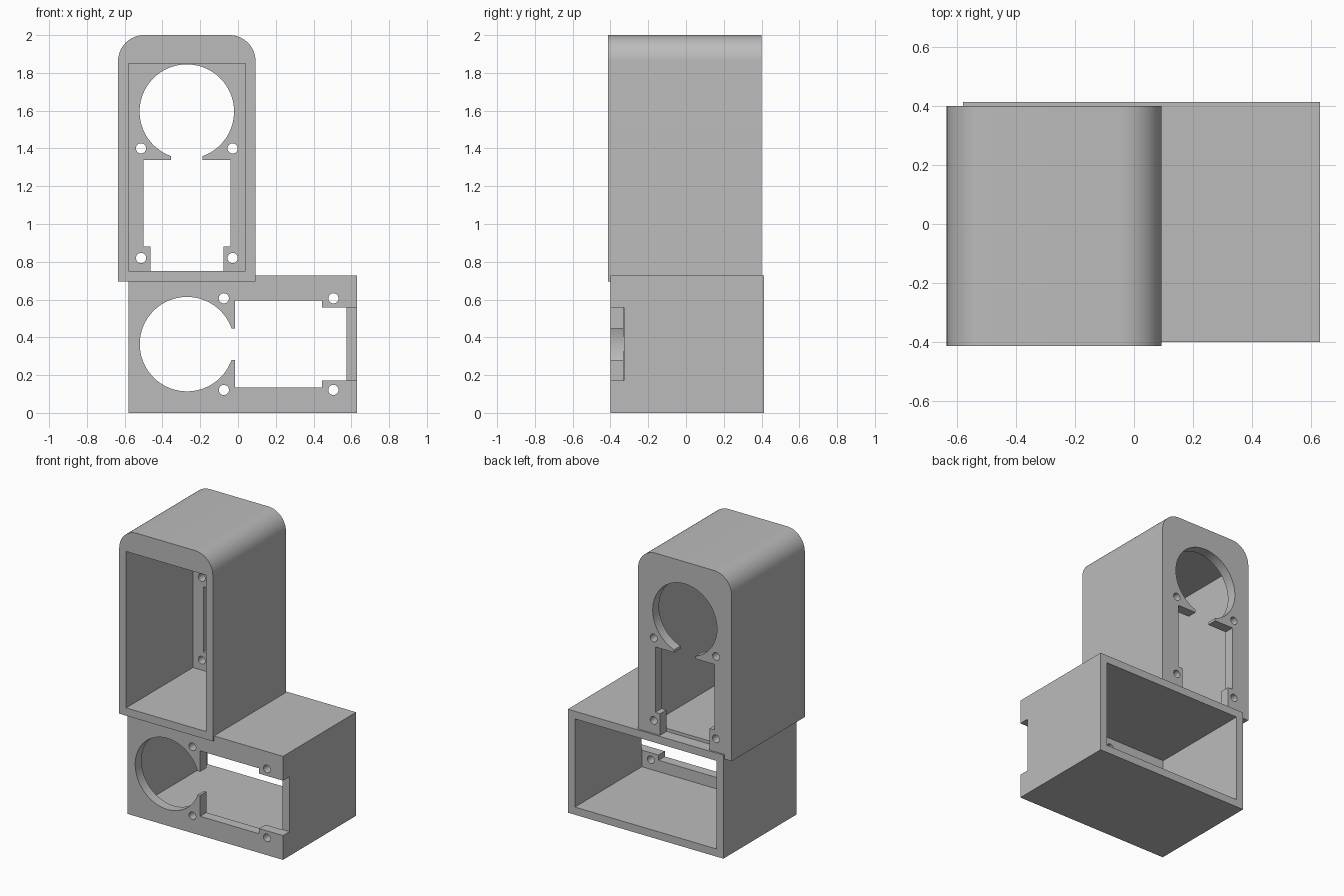
import bpy, bmesh
from math import sin, cos, pi, asin
from mathutils import Matrix, Vector

cube = bpy.data.objects.get("Cube")
if cube:
    bpy.data.objects.remove(cube, do_unlink=True)

grey = bpy.data.materials.new("plain grey")
grey.use_nodes = True
colour = (0.5, 0.5, 0.5, 1)
grey.diffuse_color = colour
grey.node_tree.nodes["Principled BSDF"].inputs["Base Color"].default_value = colour

# Shared sizes: holders are built upright, with the cavity floor at z = 0
HALF, INNER, WALL, LENGTH = 0.364, 0.31, 0.055, 1.10
OPEN_Y, PLATE_IN, PLATE_OUT = -0.413, 0.33, 0.40


def arc(cx, cz, r, start, end, n):
    return [(cx + r * cos(start + (end - start) * i / n),
             cz + r * sin(start + (end - start) * i / n)) for i in range(n + 1)]


def mirrored(half):
    """Close a right-hand outline, listed bottom to top, with its reflection."""
    return half + [(-x, z) for x, z in reversed(half)]


def prism(name, outlines, y0, y1):
    """Extrude outlines in the xz plane from y0 to y1."""
    bm = bmesh.new()
    for outline in outlines:
        face = bm.faces.new([bm.verts.new((x, y0, z)) for x, z in outline])
        new = bmesh.ops.extrude_face_region(bm, geom=[face])["geom"]
        bmesh.ops.translate(bm, vec=(0, y1 - y0, 0),
                            verts=[v for v in new if isinstance(v, bmesh.types.BMVert)])
    bmesh.ops.recalc_face_normals(bm, faces=bm.faces)
    mesh = bpy.data.meshes.new(name)
    bm.to_mesh(mesh)
    bm.free()
    mesh.materials.append(grey)
    obj = bpy.data.objects.new(name, mesh)
    bpy.context.collection.objects.link(obj)
    return obj


def cut(obj, cutter):
    cutter.hide_render = True
    bpy.context.view_layer.objects.active = obj
    mod = obj.modifiers.new("cut", "BOOLEAN")
    mod.operation, mod.solver, mod.object = "DIFFERENCE", "EXACT", cutter
    bpy.ops.object.modifier_apply(modifier=mod.name)
    bpy.data.objects.remove(cutter, do_unlink=True)


def holder(name, shell_half, placement):
    """Open box whose end plate has a round hole, a stepped slot and screw holes."""
    obj = prism(name, [mirrored(shell_half)], OPEN_Y, PLATE_OUT)
    cut(obj, prism("cavity_cutter", [mirrored([(INNER, 0), (INNER, LENGTH)])],
                   -0.6, PLATE_IN))
    # Slot with lugs, narrow neck and round hole as one keyhole outline
    neck, radius = 0.083, 0.25
    gap = asin(neck / radius)
    slot = [(0.193, -0.1), (0.193, 0.13), (0.23, 0.13), (0.23, 0.59), (neck, 0.59)]
    keyhole = mirrored(slot + arc(0, 0.845, radius, gap - pi / 2, pi / 2 - 0.03, 40))
    screws = [arc(side * 0.2425, z, 0.027, 0, 2 * pi, 24)[:-1]
              for side in (-1, 1) for z in (0.07, 0.65)]
    cut(obj, prism("plate_cutter", [keyhole] + screws, 0.327, 0.6))
    obj.data.transform(placement)
    bpy.ops.object.select_all(action="DESELECT")
    obj.select_set(True)
    bpy.context.view_layer.objects.active = obj
    bpy.ops.object.shade_smooth_by_angle(angle=pi / 6)
    return obj


# Upright holder with a rounded top, plate at the back
top, r = 1.25, 0.138
holder("upper_holder", [(HALF, -WALL)] + arc(HALF - r, top - r, r, 0, pi / 2, 16),
       Matrix.Translation((-0.271, 0, 0.75)))

# Lying holder with square corners, plate at the front
turn = Matrix(((0, 0, -1), (0, -1, 0), (-1, 0, 0))).to_4x4()
holder("lower_holder", [(HALF, -WALL), (HALF, LENGTH + WALL)],
       Matrix.Translation((0.575, 0, HALF)) @ turn)
